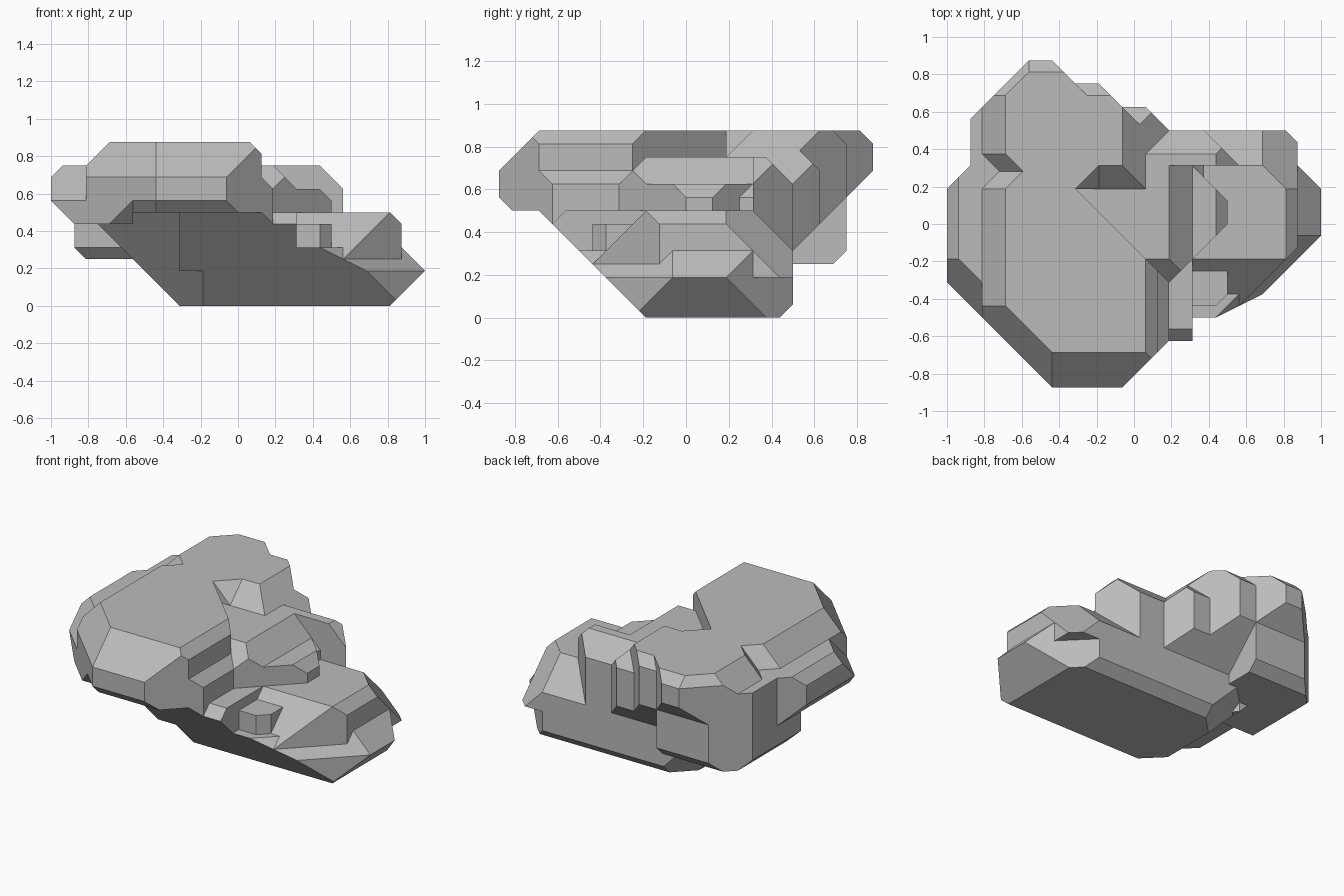
import bpy
import bmesh
from mathutils import Matrix, Vector

cube = bpy.data.objects.get("Cube")
if cube:
    bpy.data.objects.remove(cube, do_unlink=True)

UNIT = 0.0625

# Compass directions as unit vectors
AXES = {}
for axis, (plus, minus) in zip(Matrix.Identity(3), (("east", "west"), ("north", "south"), ("top", "base"))):
    AXES[plus] = axis.copy()
    AXES[minus] = -axis

stone = bpy.data.materials.new("grey stone")
stone.use_nodes = True
stone.diffuse_color = (0.5, 0.5, 0.5, 1)
stone.node_tree.nodes["Principled BSDF"].inputs["Base Color"].default_value = stone.diffuse_color

# Cuts shared by most lumps: the sloping undersides and the hidden inner ends
SHARED = dict(base=-3, west=5, north=6, south_base=3, west_base=5)


def lump(name, *families, **limits):
    """Carve a big block with one flat cut per named direction (in grid units)."""
    cuts = dict(SHARED)
    for family in (*families, limits):
        cuts.update(family)
    bm = bmesh.new()
    bmesh.ops.create_cube(bm, size=80)
    for words, reach in cuts.items():
        normal = sum((AXES[w] for w in words.split("_")), Vector())
        bmesh.ops.bisect_plane(bm, geom=bm.verts[:] + bm.edges[:] + bm.faces[:], dist=0.001,
                               plane_co=normal * reach / normal.length_squared,
                               plane_no=normal, clear_outer=True)
        bmesh.ops.holes_fill(bm, edges=[e for e in bm.edges if e.is_boundary], sides=0)
    bmesh.ops.remove_doubles(bm, verts=bm.verts, dist=0.001)
    bmesh.ops.scale(bm, vec=(UNIT,) * 3, verts=bm.verts)
    bmesh.ops.recalc_face_normals(bm, faces=bm.faces)
    mesh = bpy.data.meshes.new(name)
    bm.to_mesh(mesh)
    bm.free()
    mesh.materials.append(stone)
    bpy.context.collection.objects.link(bpy.data.objects.new(name, mesh))


# Low core with the flat foot and sloping undersides
lump("core", base=0, top=5, west=10, east=16, east_base=13, east_top=19, north=8,
     north_base=7, north_east=19, south_east=17, south_east_top=20, south_west_base=6,
     north_west_base=10)

# Large front plateau, its overhanging lip and the ledge beside it
plateau = dict(top=14, west=13, west_top=25, south_west=21, south_west_top=32, east=2,
               east_top=15, north_east=-2, north_west_top=28)
lump("front_lip", plateau, base=-8, south=14, south_top=25, south_base=5, south_east=13,
     south_west_base=12)
lump("plateau_neck", plateau, south=11, south_west_base=6)
lump("west_ledge", base=-7, top=12, west=16, west_top=27, west_base=7, east=-9,
     south_west=21, south_west_top=30, north_west=19)
lump("front_shoulder", top=11, east=3, east_top=13, south=12, south_east=13, south_west_base=6)

# Rear plateau with its stepped back and hanging foot
rear = dict(base=-4, south=-3, north_base=3, east=1, east_top=13)
lump("rear_plateau", rear, top=14, west=14, west_top=25, north=14, north_top=27,
     north_west=23, north_west_top=36, north_east=7, south_west_top=19, south_east_top=6)
lump("rear_shoulder", rear, top=14, north=12, north_top=25, north_east=9, south_top=9)
lump("rear_corner", rear, top=13, north=10, north_top=21, north_east=11, east=3, south_top=9)
lump("rear_foot", base=-4, top=12, west=14, west_base=9, north=12, north_base=7,
     north_west=23, south=-1, south_base=-6, east=-5)

# Steps falling to the low end
lump("notch_floor", top=12, east=6, east_top=15, south_top=15, south_east=8)
lump("rear_ridge", top=12, east_top=19, north=8, north_top=18, north_east=14, south=-5)
lump("middle_step", top=10, east=8, east_top=17, south_east=8, north_east=10)
lump("lower_step", top=8, east=14, east_top=21, south_top=11, south_east=16,
     north=8, north_top=13, north_east_top=24)
lump("front_step", top=8, east=5, south=10, south_top=17, south_east=15, south_west_base=6)
lump("valley_floor", top=7, east=8, south=7, south_east=14)
